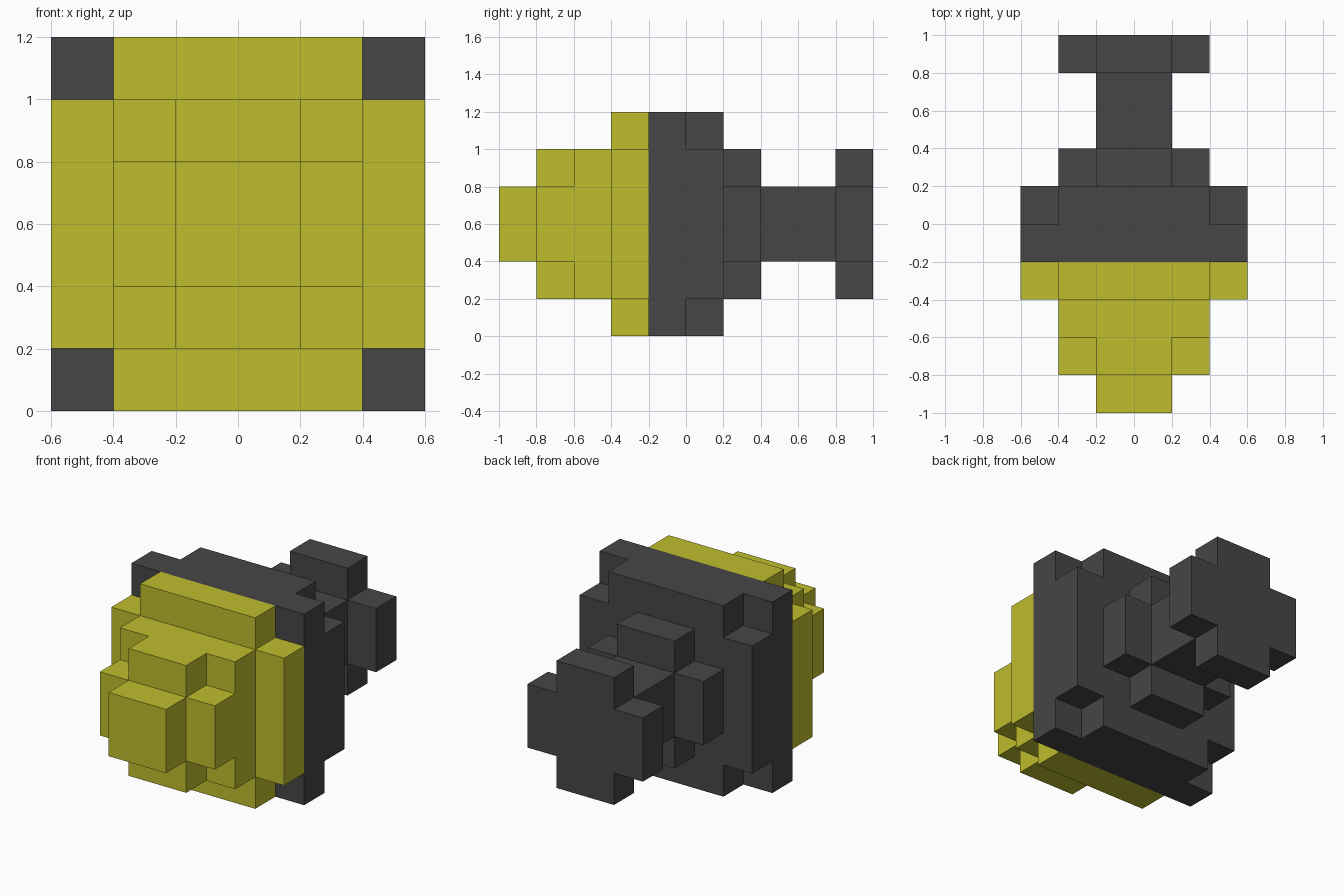
import bpy
import bmesh

cube = bpy.data.objects.get("Cube")
if cube:
    bpy.data.objects.remove(cube, do_unlink=True)

MID_Z = 0.6  # height of the body's long axis


def make_material(name, rgb):
    mat = bpy.data.materials.new(name)
    mat.use_nodes = True
    mat.diffuse_color = (*rgb, 1)
    bsdf = next(n for n in mat.node_tree.nodes if n.type == "BSDF_PRINCIPLED")
    bsdf.inputs["Base Color"].default_value = (*rgb, 1)
    return mat


yellow = make_material("yellow", (0.52, 0.51, 0.026))
charcoal = make_material("charcoal", (0.061, 0.061, 0.061))


def square(r):
    return [(r, -r), (r, r), (-r, r), (-r, -r)]


def cross(r):
    """Square of half-width r with a 0.2 notch cut from each corner."""
    i = r - 0.2
    return [(r, -i), (r, i), (i, i), (i, r), (-i, r), (-i, i),
            (-r, i), (-r, -i), (-i, -i), (-i, -r), (i, -r), (i, -i)]


def layer(name, outline, y0, y1, mat):
    """Extrude an x/z outline along y into a closed, flat-shaded block."""
    bm = bmesh.new()
    face = bm.faces.new([bm.verts.new((x, y0, MID_Z + z)) for x, z in outline])
    ext = bmesh.ops.extrude_face_region(bm, geom=[face], use_keep_orig=True)
    moved = [v for v in ext["geom"] if isinstance(v, bmesh.types.BMVert)]
    bmesh.ops.translate(bm, verts=moved, vec=(0, y1 - y0, 0))
    bmesh.ops.recalc_face_normals(bm, faces=bm.faces)
    mesh = bpy.data.meshes.new(name)
    bm.to_mesh(mesh)
    bm.free()
    mesh.materials.append(mat)
    obj = bpy.data.objects.new(name, mesh)
    bpy.context.collection.objects.link(obj)


# Yellow stepped nose, front to back
layer("nose_tip", square(0.2), -1.0, -0.8, yellow)
layer("nose_cross", cross(0.4), -0.8, -0.6, yellow)
layer("nose_block", square(0.4), -0.6, -0.4, yellow)
layer("front_rim", cross(0.6), -0.4, -0.2, yellow)

# Charcoal body
layer("body_slab", square(0.6), -0.2, 0.0, charcoal)
layer("back_rim", cross(0.6), 0.0, 0.2, charcoal)
layer("tail_base", cross(0.4), 0.2, 0.4, charcoal)

# Charcoal tail
layer("tail_stem", square(0.2), 0.4, 0.8, charcoal)
layer("tail_fin", cross(0.4), 0.8, 1.0, charcoal)
